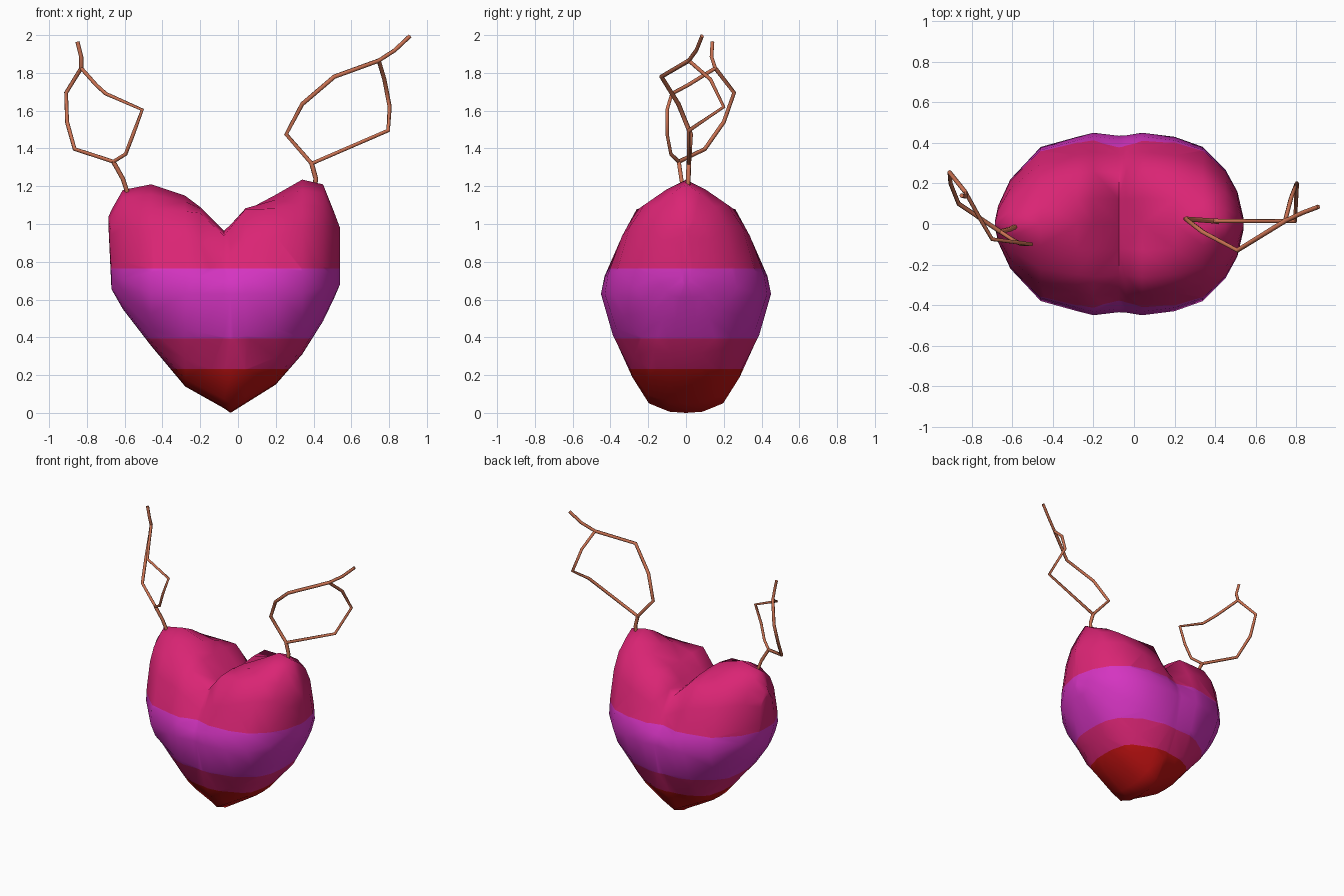
import bpy, bmesh

if "Cube" in bpy.data.objects:
    bpy.data.objects.remove(bpy.data.objects["Cube"])


def material(name, rgb):
    m = bpy.data.materials.new(name)
    m.diffuse_color = (*rgb, 1)
    m.use_nodes = True
    m.node_tree.nodes["Principled BSDF"].inputs["Base Color"].default_value = m.diffuse_color
    return m


pink = material("pink", (0.70, 0.018, 0.175))
purple = material("orchid purple", (0.66, 0.034, 0.53))
red = material("deep red", (0.53, 0.006, 0.006))
copper = material("copper wire", (0.60, 0.17, 0.085))

# Heart slices along x: x, bottom z, ridge z, half depth, shoulder height fraction
slices = [
    (-0.685, 0.97, 1.04, 0.02, 0.6), (-0.67, 0.655, 1.075, 0.09, 0.7),
    (-0.61, 0.55, 1.18, 0.22, 0.78), (-0.46, 0.355, 1.21, 0.38, 0.78),
    (-0.28, 0.14, 1.15, 0.43, 0.84), (-0.20, 0.095, 1.09, 0.45, 0.93),
    (-0.075, 0.025, 0.965, 0.435, 0.92), (-0.04, 0.0, 0.995, 0.437, 0.96),
    (0.04, 0.05, 1.07, 0.45, 1.02), (0.20, 0.15, 1.155, 0.43, 0.86),
    (0.34, 0.31, 1.235, 0.38, 0.78), (0.45, 0.485, 1.21, 0.27, 0.78),
    (0.51, 0.61, 1.06, 0.16, 0.78), (0.54, 0.68, 0.98, 0.03, 0.78),
]
LOWER = [(0.2, 0.01), (0.45, 0.08), (0.65, 0.3), (0.86, 0.62), (1.0, 1.0)]


def slice_ring(zb, zt, w, shoulder):
    """Closed y, z outline of one heart slice, mirrored front to back."""
    zm = max(0.63, zb + 0.25 * (zt - zb))
    half = [(0, zb)] + [(w * f, zb + t * (zm - zb)) for f, t in LOWER]
    mid = 0.5 * (1 + shoulder) + 0.02
    for f, t in ((0.96, 0.2), (0.79, 0.58), (0.58, shoulder), (0.28, mid), (0, 1)):
        half.append((w * f, zm + t * (zt - zm)))
    return half + [(-y, z) for y, z in half[-2:0:-1]]


# Heart body: loft the slices, then cut the colour bands
bm = bmesh.new()
rings = [[bm.verts.new((x, y, z)) for y, z in slice_ring(*rest)]
         for x, *rest in slices]
for a, b in zip(rings, rings[1:]):
    n = len(a)
    for i in range(n):
        j = (i + 1) % n
        bm.faces.new((a[i], a[j], b[j], b[i]))
bm.faces.new(rings[0])
bm.faces.new(rings[-1])
bmesh.ops.triangulate(bm, faces=bm.faces[:])
BANDS = (0.232, 0.395, 0.765)
for z in BANDS:
    bmesh.ops.bisect_plane(bm, geom=bm.verts[:] + bm.edges[:] + bm.faces[:],
                           plane_co=(0, 0, z), plane_no=(0, 0, 1))
bmesh.ops.recalc_face_normals(bm, faces=bm.faces[:])
band_slots = (2, 0, 1, 0)
for f in bm.faces:
    h = f.calc_center_median().z
    f.material_index = band_slots[sum(h > z for z in BANDS)]
mesh = bpy.data.meshes.new("heart_body")
bm.to_mesh(mesh)
bm.free()
for m in (pink, purple, red):
    mesh.materials.append(m)
heart = bpy.data.objects.new("heart_body", mesh)
bpy.context.collection.objects.link(heart)
bpy.context.view_layer.objects.active = heart
heart.select_set(True)
bpy.ops.object.shade_smooth_by_angle(angle=1.2)


def wire(name, radius, points):
    """Bent wire with a round section along a polyline."""
    cu = bpy.data.curves.new(name, 'CURVE')
    cu.dimensions = '3D'
    cu.bevel_depth = radius
    cu.bevel_resolution = 1
    cu.use_fill_caps = True
    sp = cu.splines.new('POLY')
    sp.points.add(len(points) - 1)
    for p, co in zip(sp.points, points):
        p.co = (*co, 1)
    cu.materials.append(copper)
    ob = bpy.data.objects.new(name, cu)
    bpy.context.collection.objects.link(ob)
    bpy.ops.object.select_all(action='DESELECT')
    bpy.context.view_layer.objects.active = ob
    ob.select_set(True)
    bpy.ops.object.convert(target='MESH')


# Right wire: stem, two sides of the loop, tip
fork, top = (0.39, 0.015, 1.32), (0.745, 0.015, 1.865)
wire("right_wire_stem", 0.013, [(0.405, 0.01, 1.19), (0.412, 0.012, 1.24), fork])
wire("right_wire_inner", 0.012, [fork, (0.255, 0.025, 1.475), (0.34, -0.04, 1.635),
                                 (0.51, -0.13, 1.78), top])
wire("right_wire_outer", 0.011, [fork, (0.795, 0.015, 1.495), (0.803, 0.2, 1.62),
                                 (0.775, 0.13, 1.765), top])
wire("right_wire_tip", 0.011, [top, (0.83, 0.055, 1.92), (0.91, 0.085, 1.995)])

# Left wire: stem, two sides of the loop, tip
fork, top = (-0.66, -0.038, 1.33), (-0.83, 0.155, 1.825)
wire("left_wire_stem", 0.012, [(-0.58, -0.01, 1.15), (-0.61, -0.025, 1.24), fork])
wire("left_wire_outer", 0.011, [fork, (-0.865, 0.1, 1.397), (-0.905, 0.2, 1.54),
                                (-0.91, 0.255, 1.695), top])
wire("left_wire_inner", 0.01, [fork, (-0.595, -0.08, 1.37), (-0.555, -0.1, 1.475),
                               (-0.507, -0.1, 1.605), (-0.70, -0.075, 1.69),
                               (-0.75, 0.01, 1.735), top])
wire("left_wire_tip", 0.011, [top, (-0.83, 0.135, 1.885), (-0.85, 0.14, 1.965)])
